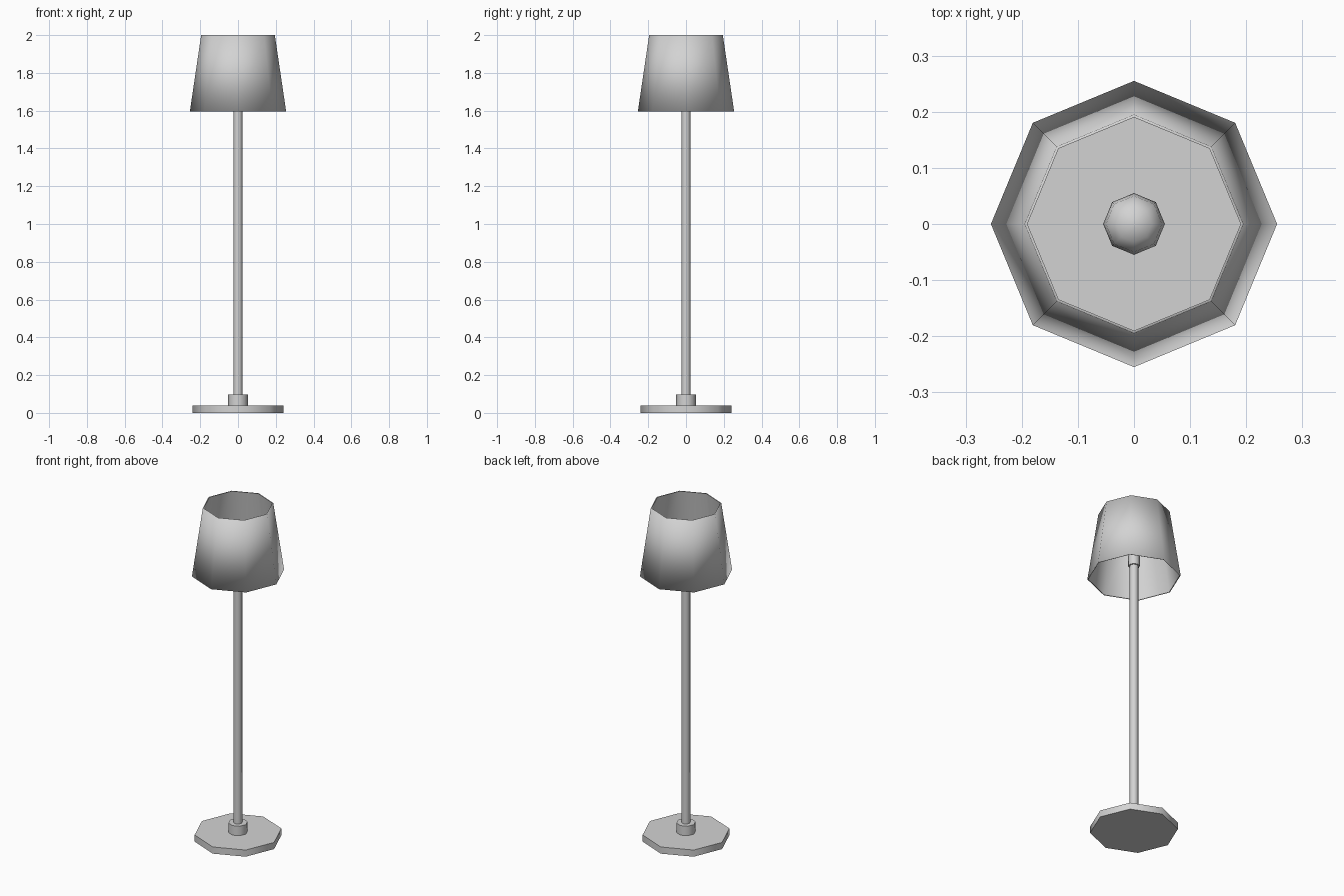
import bpy
import bmesh
from math import cos, sin, radians, tau

SIDES = 8

cube = bpy.data.objects.get("Cube")
if cube:
    bpy.data.objects.remove(cube, do_unlink=True)

grey = bpy.data.materials.new("light_grey")
grey.use_nodes = True
grey.diffuse_color = (0.65, 0.65, 0.65, 1)
grey.node_tree.nodes["Principled BSDF"].inputs["Base Color"].default_value = grey.diffuse_color


def lathe(name, profile, closed=False, sharp_rings=None):
    """Spin (radius, height) points into an eight-sided part."""
    bm = bmesh.new()
    rings = [[bm.verts.new((r * cos(tau * i / SIDES), r * sin(tau * i / SIDES), z))
              for i in range(SIDES)] for r, z in profile]
    pairs = list(zip(rings, rings[1:]))
    if closed:
        pairs.append((rings[-1], rings[0]))
    else:
        bm.faces.new(rings[0])
        bm.faces.new(rings[-1])
    for low, high in pairs:
        for i in range(SIDES):
            j = (i + 1) % SIDES
            bm.faces.new((low[i], low[j], high[j], high[i]))
    bmesh.ops.recalc_face_normals(bm, faces=bm.faces)
    for face in bm.faces:
        face.smooth = True
    for k in sharp_rings or ():
        for i in range(SIDES):
            bm.edges.get((rings[k][i], rings[k][(i + 1) % SIDES])).smooth = False
    mesh = bpy.data.meshes.new(name)
    bm.to_mesh(mesh)
    bm.free()
    if sharp_rings is None:
        mesh.set_sharp_from_angle(angle=radians(60))
    mesh.materials.append(grey)
    obj = bpy.data.objects.new(name, mesh)
    bpy.context.collection.objects.link(obj)
    return obj


# Foot and stand
lathe("base", [(0.24, 0), (0.24, 0.04)])
lathe("collar", [(0.053, 0.04), (0.053, 0.097)])
lathe("pole", [(0.024, 0.097), (0.024, 1.67)])

# Light fitting inside the shade
lathe("socket", [(0.032, 1.665), (0.032, 1.73)])
lathe("bulb", [(0.028, 1.73), (0.045, 1.76), (0.055, 1.79), (0.05, 1.82),
               (0.032, 1.84), (0.008, 1.847)])

# Open tapered shade with a thin wall, crisp along its inner rims
lathe("shade", [(0.255, 1.595), (0.195, 2.0), (0.19, 2.0), (0.25, 1.595)],
      closed=True, sharp_rings=(2, 3))
